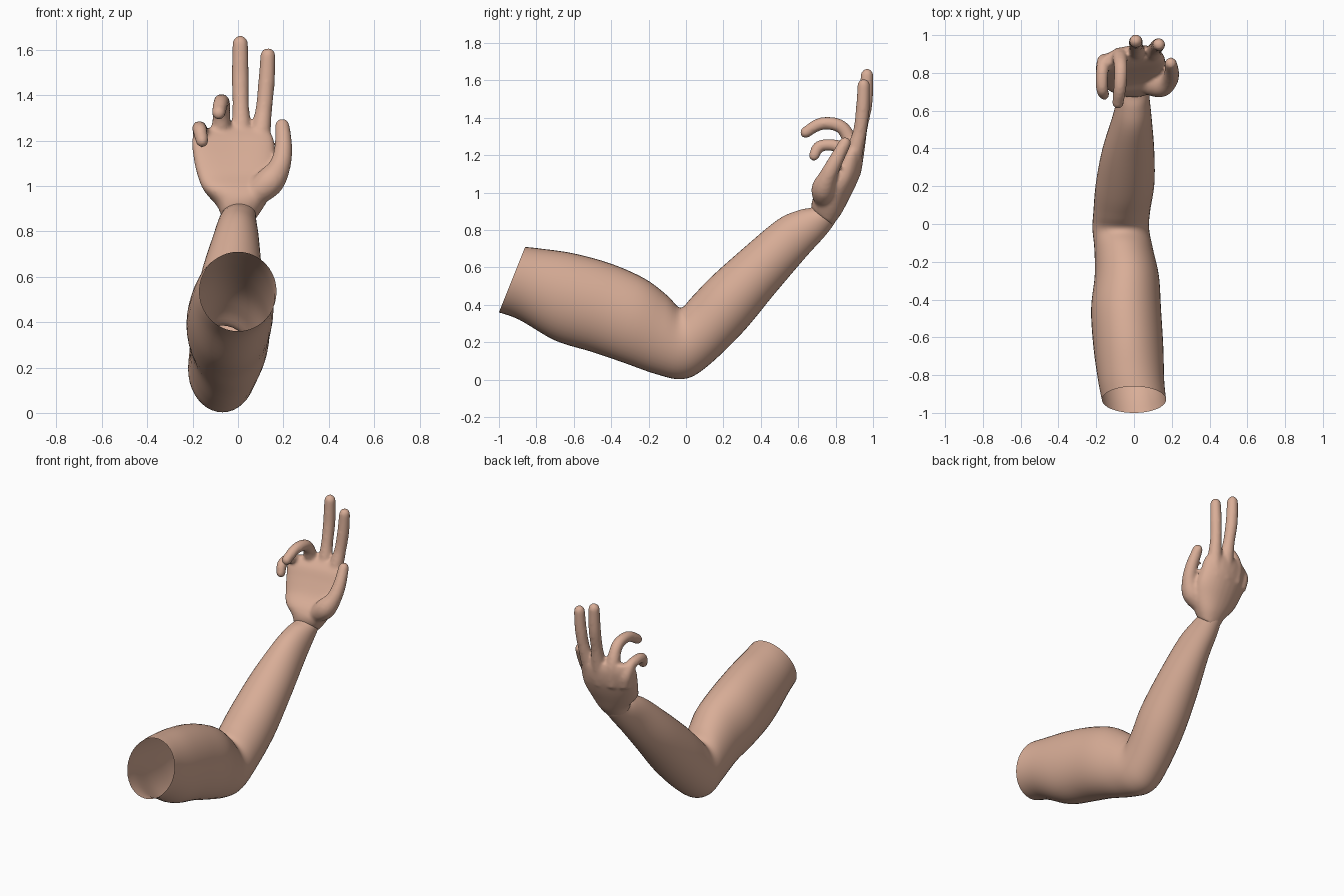
import bpy, bmesh, math
from mathutils import Vector

if "Cube" in bpy.data.objects:
    bpy.data.objects.remove(bpy.data.objects["Cube"])

skin = bpy.data.materials.new("skin")
skin.diffuse_color = (0.69, 0.42, 0.31, 1)
skin.use_nodes = True
skin.node_tree.nodes["Principled BSDF"].inputs["Base Color"].default_value = skin.diffuse_color


def spline(keys, steps):
    """Catmull-Rom through tuples of any length."""
    out = []
    for i in range(len(keys) - 1):
        a, b = keys[i], keys[i + 1]
        p = keys[i - 1] if i else a
        n = keys[i + 2] if i + 2 < len(keys) else b
        for s in range(steps):
            t = s / steps
            out.append([0.5 * (2 * B + (C - A) * t + (2 * A - 5 * B + 4 * C - D) * t * t
                        + (3 * B - A - 3 * C + D) * t ** 3)
                        for A, B, C, D in zip(p, a, b, n)])
    out.append(list(keys[-1]))
    return out


def skin_rings(bm, rings, cap):
    rings = [[bm.verts.new(co) for co in ring] for ring in rings]
    n = len(rings[0])
    for r, q in zip(rings, rings[1:]):
        for k in range(n):
            j = (k + 1) % n
            bm.faces.new((r[k], r[j], q[j], q[k]))
    if cap:
        bm.faces.new(rings[0][::-1])
        bm.faces.new(rings[-1])


def loft(bm, keys, steps, segs, power=1.0, cap=False, cup=0.0):
    """Oval rings; key = inner y, inner z, outer y, outer z, centre x, half width."""
    rings = []
    for y1, z1, y2, z2, xc, hw in spline(keys, steps):
        ring = []
        for k in range(segs):
            a = 2 * math.pi * k / segs
            c = math.copysign(abs(math.cos(a)) ** power, math.cos(a))
            s = math.copysign(abs(math.sin(a)) ** power, math.sin(a))
            x = xc + hw * s
            ring.append((x, (y1 + y2) / 2 + (y1 - y2) / 2 * c - cup * (x - 0.05) ** 2,
                         (z1 + z2) / 2 + (z1 - z2) / 2 * c))
        rings.append(ring)
    skin_rings(bm, rings, cap)


def digit(bm, keys, segs=14):
    """Round-ended tube; key = x, y, z, radius."""
    pts = spline(keys, 5)
    pos = [Vector(p[:3]) for p in pts]
    last = len(pts) - 1
    disks = []
    for i, p in enumerate(pts):
        t = (pos[min(i + 1, last)] - pos[max(i - 1, 0)]).normalized()
        disks.append((pos[i], t, p[3]))
    end, t, r = disks[-1]
    for a in (25, 50, 70, 85):
        a = math.radians(a)
        disks.append((end + t * r * math.sin(a), t, r * math.cos(a)))
    rings = []
    for c, t, r in disks:
        u = (Vector((1, 0, 0)) - t * t.x).normalized()
        v = t.cross(u)
        rings.append([c + r * (u * math.cos(2 * math.pi * k / segs)
                               + v * math.sin(2 * math.pi * k / segs)) for k in range(segs)])
    skin_rings(bm, rings, True)


def finish(bm, name):
    bmesh.ops.recalc_face_normals(bm, faces=bm.faces)
    me = bpy.data.meshes.new(name)
    bm.to_mesh(me)
    bm.free()
    me.materials.append(skin)
    for p in me.polygons:
        p.use_smooth = True
    ob = bpy.data.objects.new(name, me)
    bpy.context.collection.objects.link(ob)
    return ob


# arm: open tube from the cut upper end, around the elbow, to the wrist
bm = bmesh.new()
loft(bm, [
    (-.86, .71, -1.0, .36, 0, .17),
    (-.77, .70, -.89, .32, -.015, .175),
    (-.60, .675, -.70, .21, -.03, .185),
    (-.40, .62, -.50, .148, -.042, .185),
    (-.22, .54, -.33, .09, -.038, .17),
    (-.10, .45, -.16, .03, -.055, .155),
    (-.03, .385, -.02, .003, -.07, .15),
    (.03, .44, .10, .06, -.065, .15),
    (.13, .545, .30, .25, -.047, .155),
    (.315, .71, .47, .455, -.03, .137),
    (.49, .855, .64, .655, -.01, .103),
    (.60, .905, .74, .765, -.003, .085),
    (.67, .92, .79, .83, .003, .075),
    (.71, .94, .81, .87, .003, .07)], 5, 40)
finish(bm, "arm")

# hand: palm, thumb and fingers fused into one smooth skin
bm = bmesh.new()
loft(bm, [
    (.675, .905, .785, .825, .003, .075),
    (.675, .95, .83, .885, .012, .105),
    (.70, 1.0, .87, .96, 0, .15),
    (.755, 1.06, .91, 1.04, -.005, .175),
    (.80, 1.14, .94, 1.12, -.015, .182),
    (.835, 1.21, .95, 1.20, -.022, .18),
    (.875, 1.255, .94, 1.25, -.02, .155)], 4, 32, power=0.85, cap=True, cup=1.0)
# thumb with its fleshy base
digit(bm, [(.07, .74, .96, .055), (.14, .735, 1.02, .065), (.185, .76, 1.09, .048),
           (.20, .80, 1.17, .04), (.195, .85, 1.265, .033)])
# index and middle fingers, straight
digit(bm, [(.08, .88, 1.10, .045), (.10, .905, 1.23, .044), (.113, .93, 1.33, .037),
           (.125, .945, 1.45, .037), (.132, .95, 1.575, .034)])
digit(bm, [(.015, .89, 1.10, .045), (.015, .91, 1.23, .046), (.012, .935, 1.35, .037),
           (.010, .96, 1.48, .038), (.010, .968, 1.628, .035)])
# ring and little fingers, curled toward the palm
digit(bm, [(-.07, .88, 1.10, .045), (-.075, .89, 1.22, .045), (-.072, .86, 1.315, .038),
           (-.07, .81, 1.362, .036), (-.075, .72, 1.368, .034), (-.085, .64, 1.322, .031)])
digit(bm, [(-.14, .85, 1.10, .042), (-.155, .86, 1.18, .042), (-.165, .83, 1.238, .035),
           (-.17, .77, 1.255, .032), (-.168, .71, 1.245, .032), (-.158, .685, 1.198, .029)])
hand = finish(bm, "hand")
rm = hand.modifiers.new("fuse", "REMESH")
rm.mode = "VOXEL"
rm.voxel_size = 0.01
rm.use_smooth_shade = True
sm = hand.modifiers.new("soften", "SMOOTH")
sm.factor = 0.5
sm.iterations = 6
